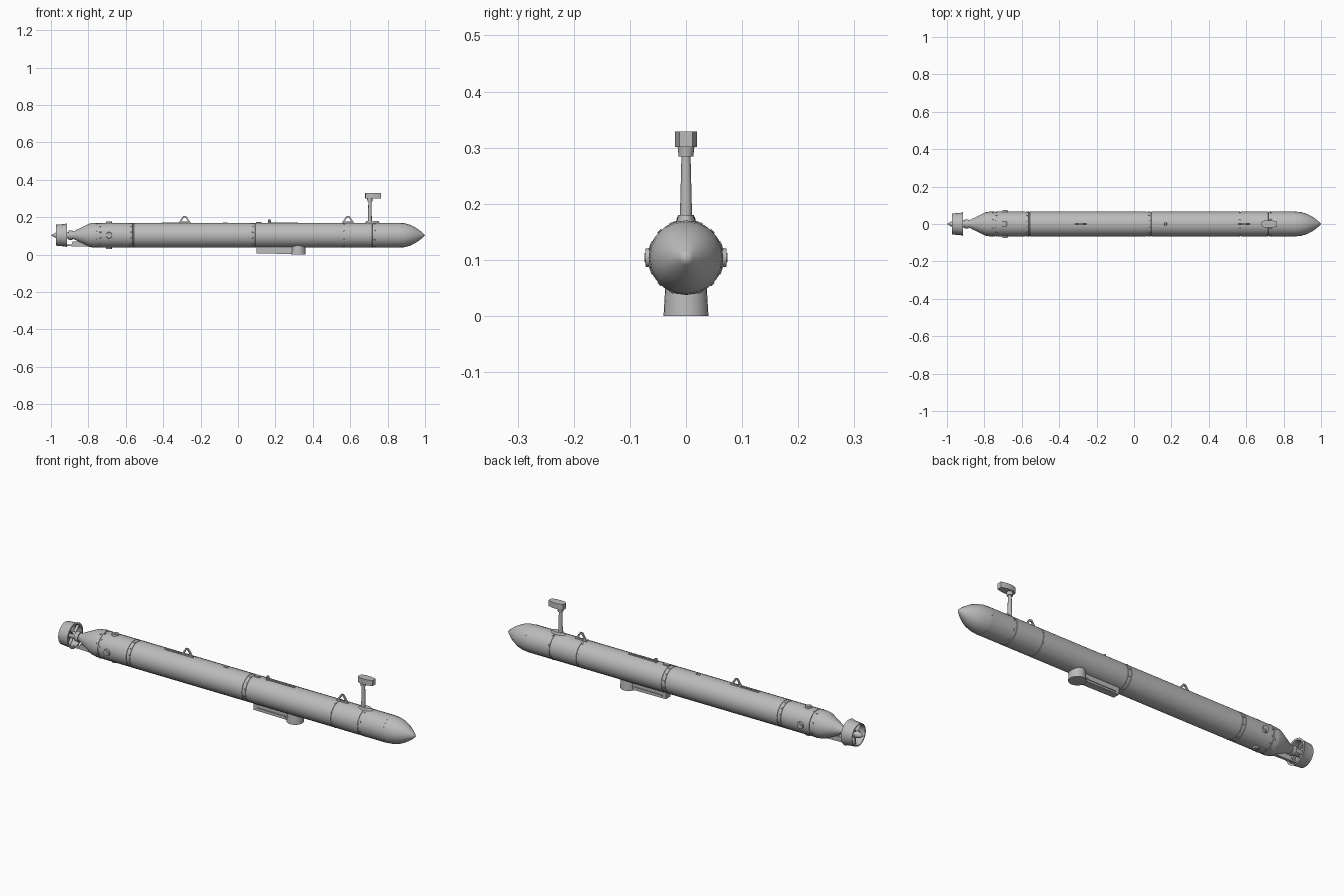
import bpy, bmesh, math
from mathutils import Matrix, Vector

if "Cube" in bpy.data.objects:
    bpy.data.objects.remove(bpy.data.objects["Cube"])

AXIS_Z = 0.104
R = 0.0665
TAU = math.tau

grey = bpy.data.materials.new("hull grey")
grey.use_nodes = True
grey.diffuse_color = (0.5, 0.5, 0.5, 1)
grey.node_tree.nodes["Principled BSDF"].inputs["Base Color"].default_value = (0.5, 0.5, 0.5, 1)


def finish(name, bm, angle=35):
    bmesh.ops.recalc_face_normals(bm, faces=bm.faces)
    mesh = bpy.data.meshes.new(name)
    bm.to_mesh(mesh)
    bm.free()
    mesh.materials.append(grey)
    ob = bpy.data.objects.new(name, mesh)
    bpy.context.collection.objects.link(ob)
    bpy.ops.object.select_all(action="DESELECT")
    ob.select_set(True)
    bpy.context.view_layer.objects.active = ob
    bpy.ops.object.shade_smooth_by_angle(angle=math.radians(angle))
    return ob


def lathe(name, profile, sides=24, closed=False):
    """Revolve (x, radius) points about the hull axis."""
    bm = bmesh.new()
    rings = []
    for x, r in profile:
        if r == 0:
            rings.append([bm.verts.new((x, 0, AXIS_Z))] * sides)
        else:
            rings.append([bm.verts.new((x, r * math.sin(TAU * i / sides),
                                        AXIS_Z + r * math.cos(TAU * i / sides)))
                          for i in range(sides)])
    pairs = list(zip(rings, rings[1:])) + ([(rings[-1], rings[0])] if closed else [])
    for a, b in pairs:
        for i in range(sides):
            j = (i + 1) % sides
            bm.faces.new(list(dict.fromkeys((a[i], a[j], b[j], b[i]))))
    return finish(name, bm)


def prism(name, points, depth, plane="xz", start=0.0):
    """Extrude an outline: xz is centred on y = 0, xy rises from start."""
    bm = bmesh.new()
    if plane == "xz":
        verts = [bm.verts.new((a, -depth / 2, b)) for a, b in points]
        move = Vector((0, depth, 0))
    else:
        verts = [bm.verts.new((a, b, start)) for a, b in points]
        move = Vector((0, 0, depth))
    face = bm.faces.new(verts)
    top = bmesh.ops.extrude_face_region(bm, geom=[face])["geom"]
    bmesh.ops.translate(bm, vec=move, verts=[v for v in top if isinstance(v, bmesh.types.BMVert)])
    return finish(name, bm)


def box(name, lo, hi):
    return prism(name, [(lo[0], lo[1]), (hi[0], lo[1]), (hi[0], hi[1]), (lo[0], hi[1])],
                 hi[2] - lo[2], "xy", lo[2])


def add_cylinder(bm, matrix, r1, r2, depth, sides=12):
    bmesh.ops.create_cone(bm, cap_ends=True, segments=sides, radius1=r1, radius2=r2,
                          depth=depth, matrix=matrix)


def upright(name, x, r1, r2, z0, z1, sides=16):
    bm = bmesh.new()
    add_cylinder(bm, Matrix.Translation((x, 0, (z0 + z1) / 2)), r1, r2, z1 - z0, sides)
    return finish(name, bm)


def radial(angle, x, r):
    """Matrix at distance r from the hull axis with local z pointing outward."""
    return (Matrix.Translation((0, 0, AXIS_Z)) @ Matrix.Rotation(angle, 4, "X")
            @ Matrix.Translation((x, 0, r)))


# Hull, with narrow grooves between its sections
lathe("nose", [(1, 0), (0.988, 0.013), (0.968, 0.029), (0.945, 0.044),
               (0.92, 0.056), (0.89, 0.064), (0.86, R)], 20)
hull = [(0.86, R)]
for x in (0.72, 0.57, 0.09, 0.07, -0.56, -0.58, -0.74):
    hull += [(x + 0.003, R), (x + 0.002, R - 0.002), (x - 0.002, R - 0.002), (x - 0.003, R)]
lathe("hull", hull + [(-0.77, R)])
lathe("tail_cone", [(-0.77, R), (-0.795, 0.062), (-0.83, 0.045), (-0.865, 0.028),
                    (-0.88, 0.02), (-0.92, 0.017), (-0.965, 0.017), (-0.98, 0.012), (-1, 0)])

# Fastener rows round the section joints
bm = bmesh.new()
for x, count in ((0.565, 8), (0.73, 8), (0.08, 12), (-0.57, 12), (-0.735, 12), (-0.755, 8)):
    for i in range(count):
        add_cylinder(bm, radial(TAU * (i + 0.5) / count, x, R), 0.005, 0.004, 0.003, 8)
finish("joint_fasteners", bm)

# Four round ports near the tail
bm = bmesh.new()
for i in range(4):
    add_cylinder(bm, radial(TAU * i / 4, -0.69, R), 0.018, 0.016, 0.012, 16)
    add_cylinder(bm, radial(TAU * i / 4, -0.69, R + 0.005), 0.009, 0.008, 0.005, 12)
finish("tail_ports", bm)

# Ducted thruster
lathe("thruster_duct", [(-0.915, 0.064), (-0.925, 0.06), (-0.972, 0.056),
                        (-0.972, 0.051), (-0.93, 0.05), (-0.915, 0.054)], 24, closed=True)
bm = bmesh.new()
for count, x, twist, chord, thick in ((4, -0.925, 0, 0.014, 0.004), (5, -0.95, 0.7, 0.022, 0.003)):
    for i in range(count):
        m = radial(TAU * (i + 0.5) / count, x, 0.033) @ Matrix.Rotation(twist, 4, "Z")
        bmesh.ops.create_cube(bm, size=1, matrix=m @ Matrix.Diagonal((chord, thick, 0.038, 1)))
finish("stators_and_propeller", bm)
prism("duct_strut", [(-0.93, 0.046), (-0.76, 0.042), (-0.80, 0.056), (-0.83, 0.07),
                     (-0.885, 0.07), (-0.89, 0.054), (-0.93, 0.054)], 0.014)
lathe("shaft_collar", [(-0.885, 0.018), (-0.885, 0.025), (-0.905, 0.025), (-0.905, 0.016)], 16)

# Lifting lugs, each a pierced triangle on a rail
for x, name in ((-0.285, "aft"), (0.588, "forward")):
    outer = [(-0.034, 0.168), (0.034, 0.168), (0.007, 0.208), (-0.007, 0.208)]
    inner = [(-0.018, 0.177), (0.018, 0.177), (0.004, 0.200), (-0.004, 0.200)]
    bm = bmesh.new()
    loops = [[bm.verts.new((x + a, y, z)) for a, z in pts]
             for y, pts in ((-0.004, outer), (0.004, outer), (0.004, inner), (-0.004, inner))]
    for k in range(4):
        a, b = loops[k], loops[(k + 1) % 4]
        for i in range(4):
            j = (i + 1) % 4
            bm.faces.new((a[i], a[j], b[j], b[i]))
    finish(name + "_lifting_lug", bm)
box("aft_rail", (-0.41, -0.004, 0.166), (-0.25, 0.004, 0.173))
box("forward_rail", (0.16, -0.004, 0.166), (0.32, 0.004, 0.173))
box("deck_plate", (0.095, -0.008, 0.166), (0.125, 0.008, 0.176))
box("deck_tab", (-0.08, -0.004, 0.166), (-0.055, 0.004, 0.172))
upright("deck_knob", 0.168, 0.009, 0.007, 0.166, 0.188, 10)

# Antenna mast with a head that points forward
bm = bmesh.new()
add_cylinder(bm, Matrix.Translation((0.718, 0, 0.173)) @ Matrix.Diagonal((2.3, 1, 1, 1)),
             0.018, 0.014, 0.014, 20)
finish("mast_base", bm)
upright("mast", 0.705, 0.011, 0.008, 0.17, 0.29)
upright("mast_collar", 0.705, 0.013, 0.015, 0.284, 0.302)
head = [(0.765, -0.012), (0.765, 0.012), (0.735, 0.02), (0.70, 0.02), (0.683, 0.012),
        (0.68, 0), (0.683, -0.012), (0.70, -0.02), (0.735, -0.02)]
prism("mast_head", head, 0.028, "xy", 0.301)

# Belly sonar: round pod and trailing fairing
upright("sonar_pod", 0.322, 0.04, 0.037, 0, 0.052, 24)
prism("sonar_fairing", [(0.10, 0.006), (0.30, 0.004), (0.30, 0.048), (0.26, 0.042),
                        (0.10, 0.042)], 0.036)
box("sonar_side_rail", (0.12, -0.022, 0.014), (0.28, 0.022, 0.022))
